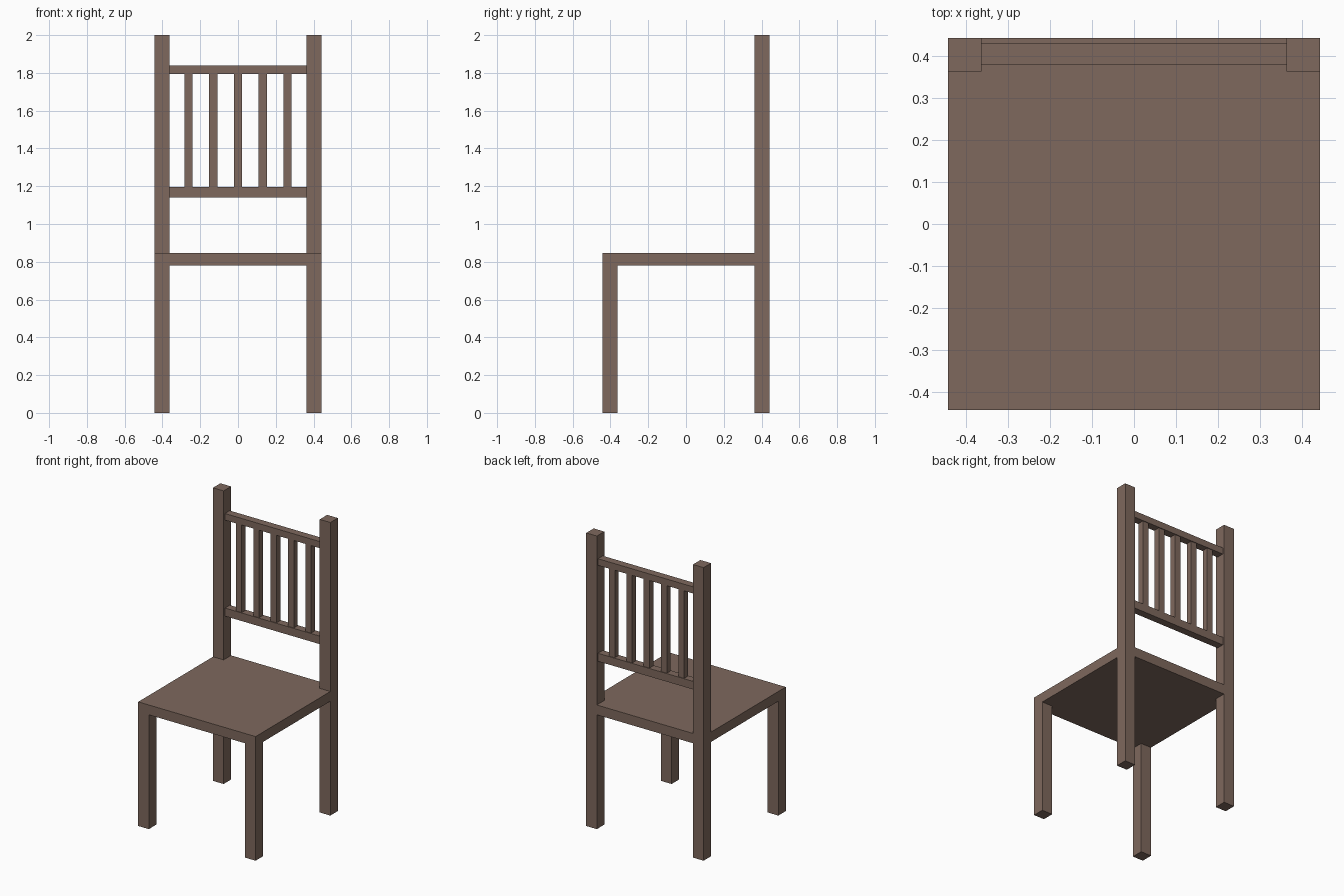
import bpy, bmesh

if "Cube" in bpy.data.objects:
    bpy.data.objects.remove(bpy.data.objects["Cube"])

wood = bpy.data.materials.new("brown_wood")
wood.diffuse_color = (0.21, 0.14, 0.11, 1)
wood.use_nodes = True
wood.node_tree.nodes["Principled BSDF"].inputs["Base Color"].default_value = wood.diffuse_color

H = 0.443          # half width of the chair
I = 0.363          # inner face of the legs
SEAT_LOW, SEAT_TOP = 0.78, 0.847


def prism(name, outline, z0, z1):
    """Extrude a flat xy outline from z0 up to z1."""
    bm = bmesh.new()
    face = bm.faces.new([bm.verts.new((x, y, z0)) for x, y in outline])
    top = bmesh.ops.extrude_face_region(bm, geom=[face])["geom"]
    verts = [v for v in top if isinstance(v, bmesh.types.BMVert)]
    bmesh.ops.translate(bm, verts=verts, vec=(0, 0, z1 - z0))
    bmesh.ops.recalc_face_normals(bm, faces=bm.faces)
    mesh = bpy.data.meshes.new(name)
    bm.to_mesh(mesh)
    bm.free()
    mesh.materials.append(wood)
    obj = bpy.data.objects.new(name, mesh)
    bpy.context.collection.objects.link(obj)
    return obj


def box(name, x0, x1, y0, y1, z0, z1):
    return prism(name, [(x0, y0), (x1, y0), (x1, y1), (x0, y1)], z0, z1)


# Seat, notched at the back corners around the posts
prism("seat", [(-H, -H), (H, -H), (H, I), (I, I), (I, H),
               (-I, H), (-I, I), (-H, I)], SEAT_LOW, SEAT_TOP)

# Front legs and full-height back posts
for side, x0, x1 in (("left", -H, -I), ("right", I, H)):
    box(f"front_leg_{side}", x0, x1, -H, -I, 0, SEAT_LOW)
    box(f"back_post_{side}", x0, x1, I, H, 0, 2)

# Backrest rails
box("lower_back_rail", -I, I, 0.378, 0.43, 1.14, 1.195)
box("upper_back_rail", -I, I, 0.378, 0.43, 1.795, 1.84)

# Five upright slats
for i in range(5):
    x = (i - 2) * 0.131
    box(f"back_slat_{i + 1}", x - 0.022, x + 0.022, 0.383, 0.425, 1.195, 1.795)
